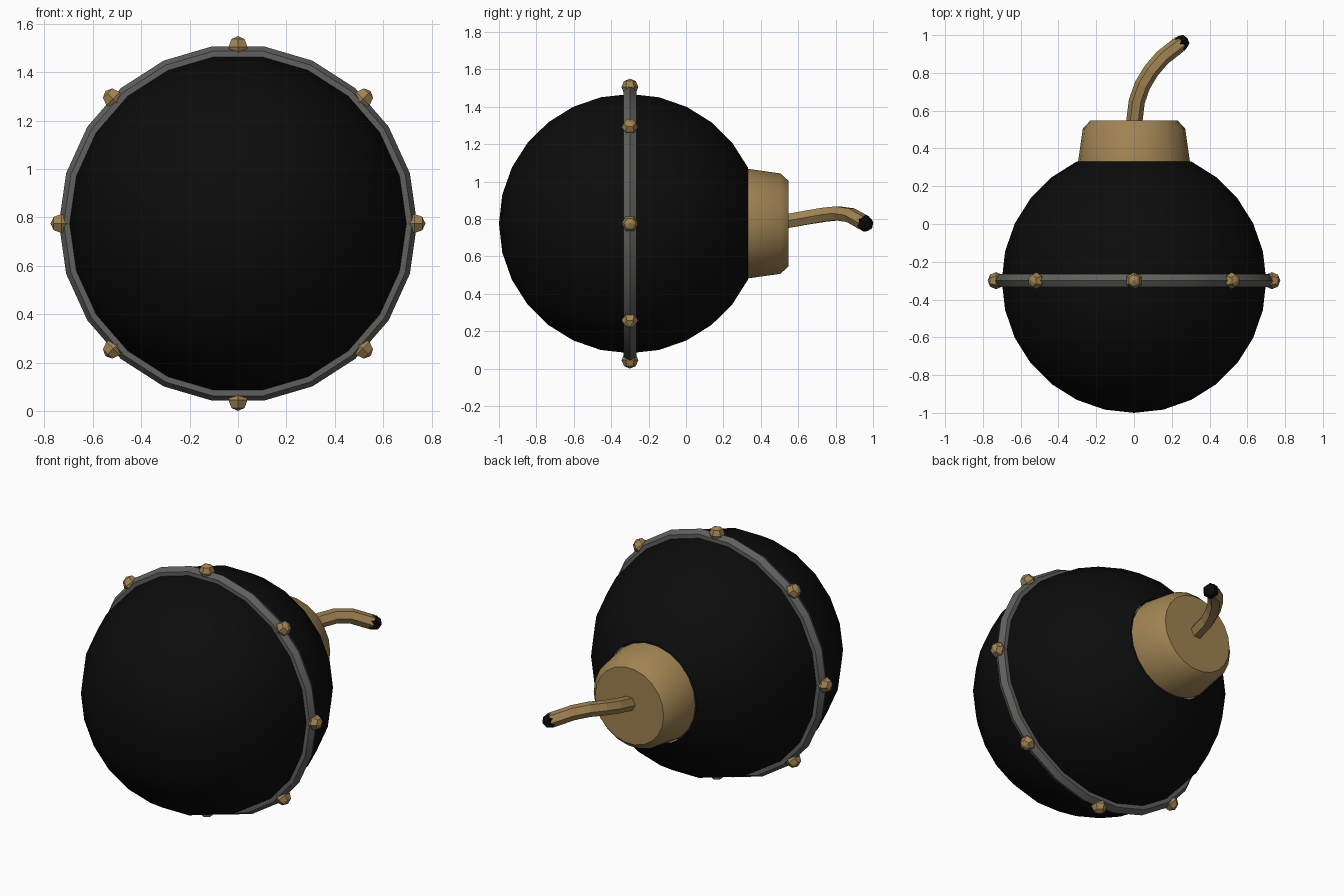
import bpy, bmesh, math
from mathutils import Vector, Matrix

if "Cube" in bpy.data.objects:
    bpy.data.objects.remove(bpy.data.objects["Cube"])

C = Vector((0, -0.30, 0.775))   # ball centre
SEG = 22


def material(name, rgb):
    m = bpy.data.materials.new(name)
    m.diffuse_color = (*rgb, 1)
    m.use_nodes = True
    m.node_tree.nodes["Principled BSDF"].inputs["Base Color"].default_value = m.diffuse_color
    return m


BLACK = material("black", (0.0035, 0.0035, 0.0035))
GREY = material("iron grey", (0.115, 0.115, 0.11))
TAN = material("tan brass", (0.35, 0.225, 0.085))


def finish(bm, name, mat, angle=None):
    bmesh.ops.recalc_face_normals(bm, faces=bm.faces)
    me = bpy.data.meshes.new(name)
    bm.to_mesh(me)
    bm.free()
    me.materials.append(mat)
    ob = bpy.data.objects.new(name, me)
    bpy.context.collection.objects.link(ob)
    if angle:
        bpy.ops.object.select_all(action='DESELECT')
        ob.select_set(True)
        bpy.context.view_layer.objects.active = ob
        bpy.ops.object.shade_smooth_by_angle(angle=math.radians(angle))
    return ob


def lathe(name, profile, mat, angle, closed=False):
    """Revolve (radius, y) points about the ball's y axis."""
    bm = bmesh.new()
    rings = []
    for r, y in profile:
        if r < 1e-5:
            rings.append([bm.verts.new((C.x, y, C.z))] * SEG)
        else:
            rings.append([bm.verts.new((C.x + r * math.cos(2 * math.pi * i / SEG), y,
                                        C.z + r * math.sin(2 * math.pi * i / SEG)))
                          for i in range(SEG)])
    pairs = list(zip(rings, rings[1:]))
    if closed:
        pairs.append((rings[-1], rings[0]))
    for a, b in pairs:
        for i in range(SEG):
            j = (i + 1) % SEG
            bm.faces.new(list(dict.fromkeys((a[i], a[j], b[j], b[i]))))
    return finish(bm, name, mat, angle)


# ball, cut open where the cap sits
R = 0.70
ball = [(R * math.sin(k * math.pi / 14), C.y - R * math.cos(k * math.pi / 14)) for k in range(13)]
lathe("ball", ball, BLACK, 40)

# cap with bevelled rim
lathe("cap", [(0.296, 0.331), (0.271, 0.505), (0.232, 0.547), (0, 0.547)], TAN, 40)

# six-sided band around the middle
band = [(0.70 + 0.04 * math.cos(k * math.pi / 3), C.y + 0.04 * math.sin(k * math.pi / 3))
        for k in range(6)]
lathe("band", band, GREY, 30, closed=True)

# eight studs on the band
bm = bmesh.new()
for i in range(8):
    mat = (Matrix.Translation(C) @ Matrix.Rotation(i * math.pi / 4, 4, 'Y')
           @ Matrix.Translation((0, 0, 0.73)))
    bmesh.ops.create_uvsphere(bm, u_segments=6, v_segments=4, radius=0.045, matrix=mat)
finish(bm, "studs", TAN)

# curved fuse
path = [Vector(p) for p in ((0, 0.53, 0.787), (0.015, 0.65, 0.808), (0.045, 0.735, 0.822),
                            (0.09, 0.81, 0.83), (0.15, 0.88, 0.82), (0.245, 0.955, 0.778))]
bm = bmesh.new()
rings = []
for i, p in enumerate(path):
    t = (path[min(i + 1, len(path) - 1)] - path[max(i - 1, 0)]).normalized()
    side = t.cross(Vector((0, 0, 1))).normalized()
    up = side.cross(t)
    rings.append([bm.verts.new(p + 0.043 * (side * math.cos(k * math.pi / 3)
                                            + up * math.sin(k * math.pi / 3))) for k in range(6)])
for a, b in zip(rings, rings[1:]):
    for k in range(6):
        j = (k + 1) % 6
        bm.faces.new((a[k], a[j], b[j], b[k]))
bm.faces.new(rings[0])
bm.faces.new(rings[-1])
finish(bm, "fuse", TAN)

# burnt fuse tip
bm = bmesh.new()
aim = (path[-1] - path[-2]).to_track_quat('Z', 'Y').to_matrix().to_4x4()
bmesh.ops.create_uvsphere(bm, u_segments=6, v_segments=4, radius=0.046,
                          matrix=Matrix.Translation((0.248, 0.957, 0.776)) @ aim)
finish(bm, "fuse_tip", BLACK)
